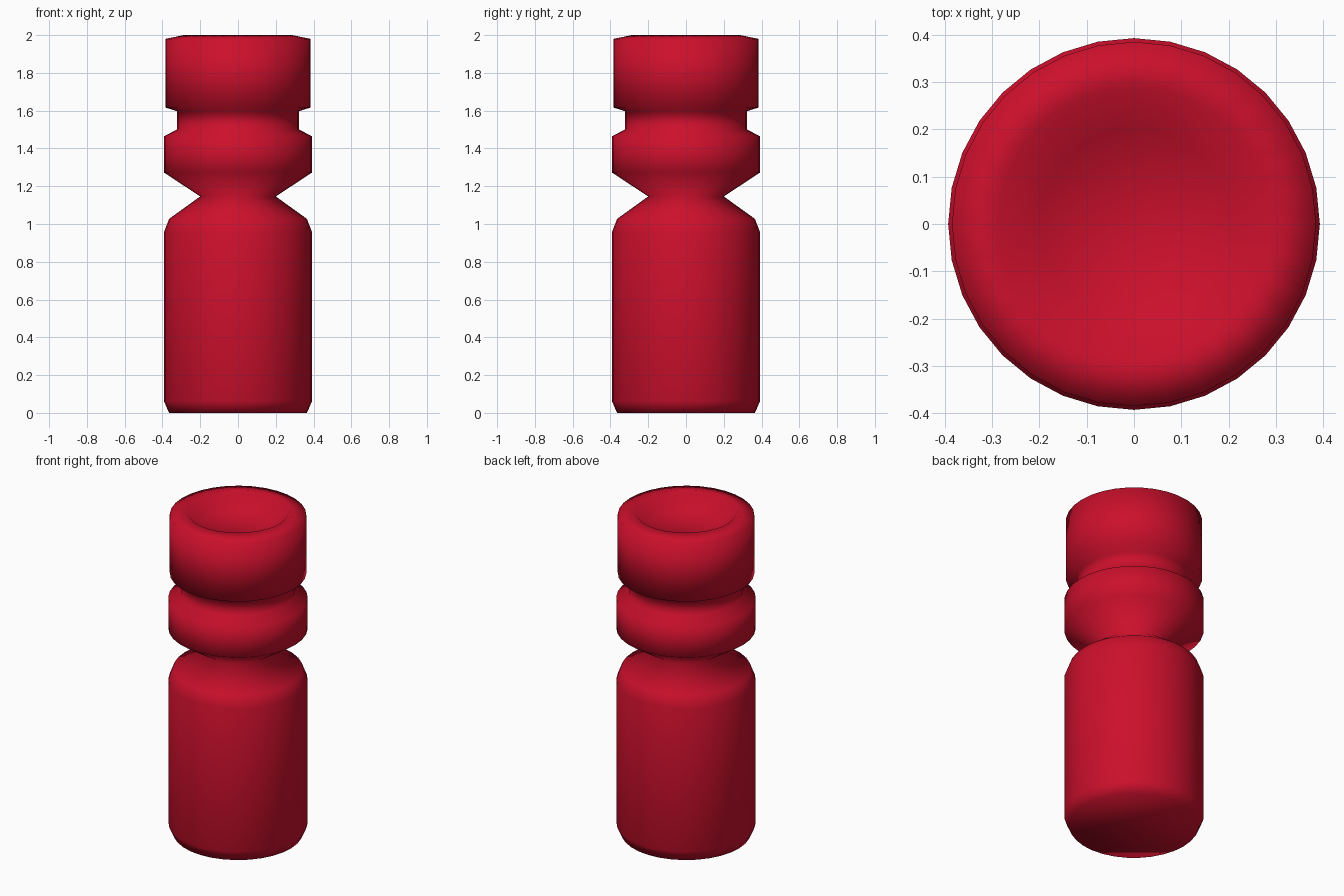
import bpy, bmesh, math

if "Cube" in bpy.data.objects:
    bpy.data.objects.remove(bpy.data.objects["Cube"])

SIDES = 32

# Outline as (radius, height), from the base edge up and over into the top dish
profile = [
    (0.365, 0.0), (0.393, 0.064), (0.393, 0.955), (0.365, 1.027),   # body
    (0.20, 1.146),                                                  # waist
    (0.393, 1.273), (0.393, 1.464),                                 # collar ring
    (0.323, 1.50), (0.323, 1.597),                                  # neck
    (0.385, 1.617), (0.385, 1.98), (0.287, 2.0),                    # head
    (0.20, 1.91),                                                   # dish floor
]

bm = bmesh.new()
rings = []
for r, z in profile:
    rings.append([bm.verts.new((r * math.cos(2 * math.pi * i / SIDES),
                                r * math.sin(2 * math.pi * i / SIDES), z))
                  for i in range(SIDES)])
for low, high in zip(rings, rings[1:]):
    for i in range(SIDES):
        j = (i + 1) % SIDES
        bm.faces.new((low[i], low[j], high[j], high[i]))

# Flat base and dish floor
bm.faces.new(list(reversed(rings[0])))
bm.faces.new(rings[-1])
for f in bm.faces:
    f.smooth = True

mesh = bpy.data.meshes.new("turned_peg")
bm.to_mesh(mesh)
bm.free()
peg = bpy.data.objects.new("turned_peg", mesh)
bpy.context.collection.objects.link(peg)

red = bpy.data.materials.new("red")
red.diffuse_color = (0.60, 0.005, 0.025, 1)
red.use_nodes = True
red.node_tree.nodes["Principled BSDF"].inputs["Base Color"].default_value = red.diffuse_color
mesh.materials.append(red)
